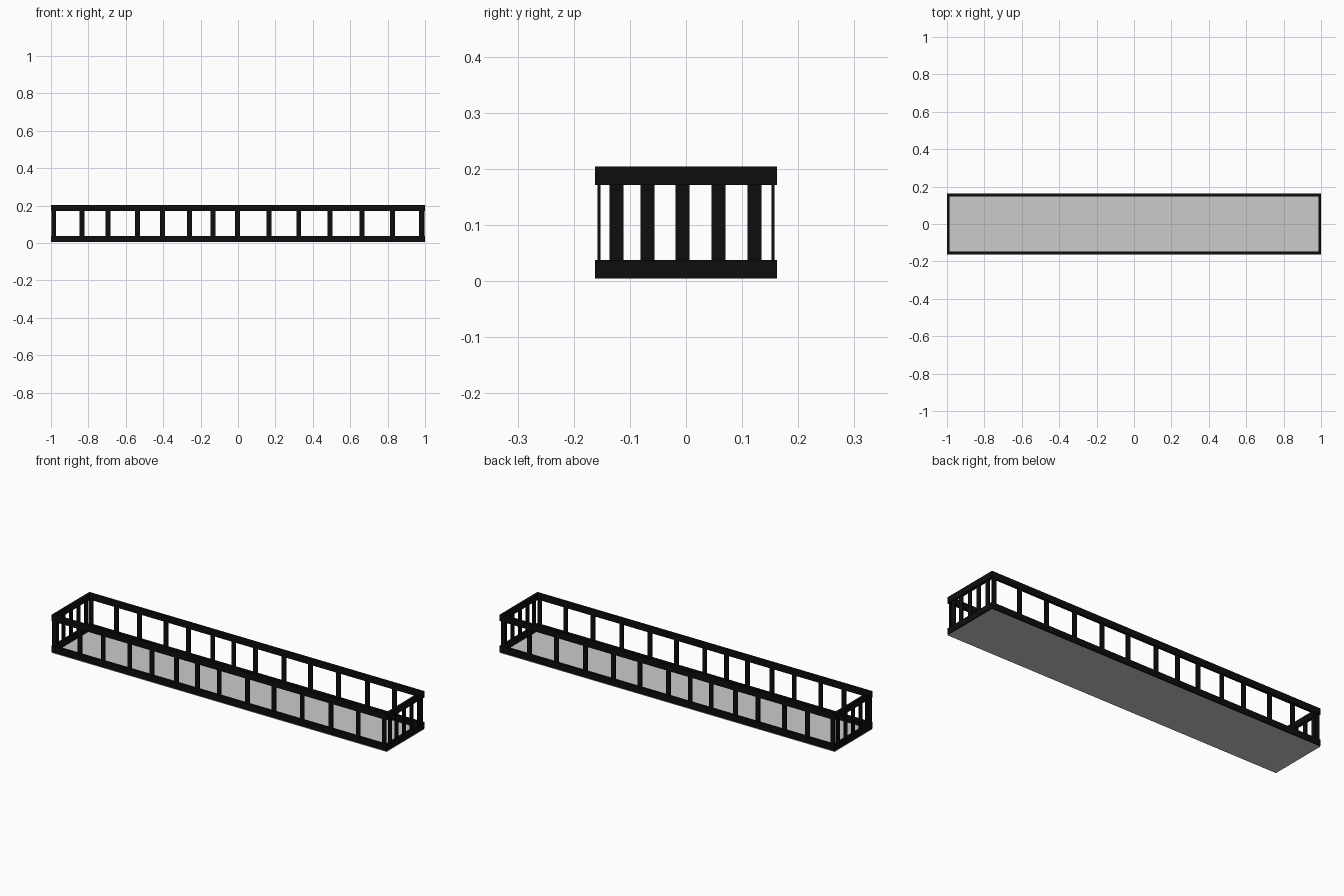
import bpy

cube = bpy.data.objects.get("Cube")
if cube:
    bpy.data.objects.remove(cube, do_unlink=True)


def make_material(name, rgb, roughness):
    mat = bpy.data.materials.new(name)
    mat.use_nodes = True
    colour = (*rgb, 1.0)
    mat.diffuse_color = colour
    shader = mat.node_tree.nodes["Principled BSDF"]
    shader.inputs["Base Color"].default_value = colour
    shader.inputs["Roughness"].default_value = roughness
    return mat


black = make_material("black_metal", (0.004, 0.004, 0.004), 0.6)
grey = make_material("light_grey_floor", (0.6, 0.6, 0.6), 0.8)

HALF_X, HALF_Y = 1.0, 0.162
RAIL_THICK, RAIL_TALL = 0.014, 0.033
LOW_Z, TOP_Z = 0.004, 0.204
POST_WIDE, POST_THICK = 0.025, 0.006


def box(name, low, high, mat):
    """Axis-aligned box between two corners."""
    centre = [(a + b) / 2 for a, b in zip(low, high)]
    bpy.ops.mesh.primitive_cube_add(size=1, location=centre)
    obj = bpy.context.object
    obj.name = name
    obj.scale = [b - a for a, b in zip(low, high)]
    bpy.ops.object.transform_apply(location=False, rotation=False, scale=True)
    obj.data.materials.append(mat)
    return obj


# Floor sheet
bpy.ops.mesh.primitive_plane_add(size=2)
floor = bpy.context.object
floor.name = "floor"
floor.scale = (HALF_X, HALF_Y, 1)
bpy.ops.object.transform_apply(location=False, rotation=False, scale=True)
floor.data.materials.append(grey)

# Post positions along the long sides and the ends
long_posts = [-0.985, -0.834, -0.695, -0.537, -0.404, -0.259, -0.134,
              -0.003, 0.166, 0.324, 0.492, 0.663, 0.826, 0.981]
end_posts = [-0.124, -0.069, -0.006, 0.058, 0.122]
post_low, post_high = LOW_Z + RAIL_TALL, TOP_Z - RAIL_TALL

# Rails: a lower and an upper one on every side
for level, z in (("lower", LOW_Z), ("upper", TOP_Z - RAIL_TALL)):
    for side, s in (("front", -1), ("back", 1)):
        y = sorted((s * HALF_Y, s * (HALF_Y - RAIL_THICK)))
        box(f"{side}_{level}_rail", (-HALF_X, y[0], z),
            (HALF_X, y[1], z + RAIL_TALL), black)
    for side, s in (("right", -1), ("left", 1)):
        x = sorted((s * HALF_X, s * (HALF_X - RAIL_THICK)))
        inner = HALF_Y - RAIL_THICK
        box(f"{side}_{level}_rail", (x[0], -inner, z),
            (x[1], inner, z + RAIL_TALL), black)

# Flat posts, centred within the rail thickness
half_w, half_t = POST_WIDE / 2, POST_THICK / 2
for side, s in (("front", -1), ("back", 1)):
    y = s * (HALF_Y - RAIL_THICK / 2)
    for i, x in enumerate(long_posts):
        box(f"{side}_post_{i + 1}", (x - half_w, y - half_t, post_low),
            (x + half_w, y + half_t, post_high), black)
for side, s in (("right", -1), ("left", 1)):
    x = s * (HALF_X - RAIL_THICK / 2)
    for i, y in enumerate(end_posts):
        box(f"{side}_post_{i + 1}", (x - half_t, y - half_w, post_low),
            (x + half_t, y + half_w, post_high), black)
